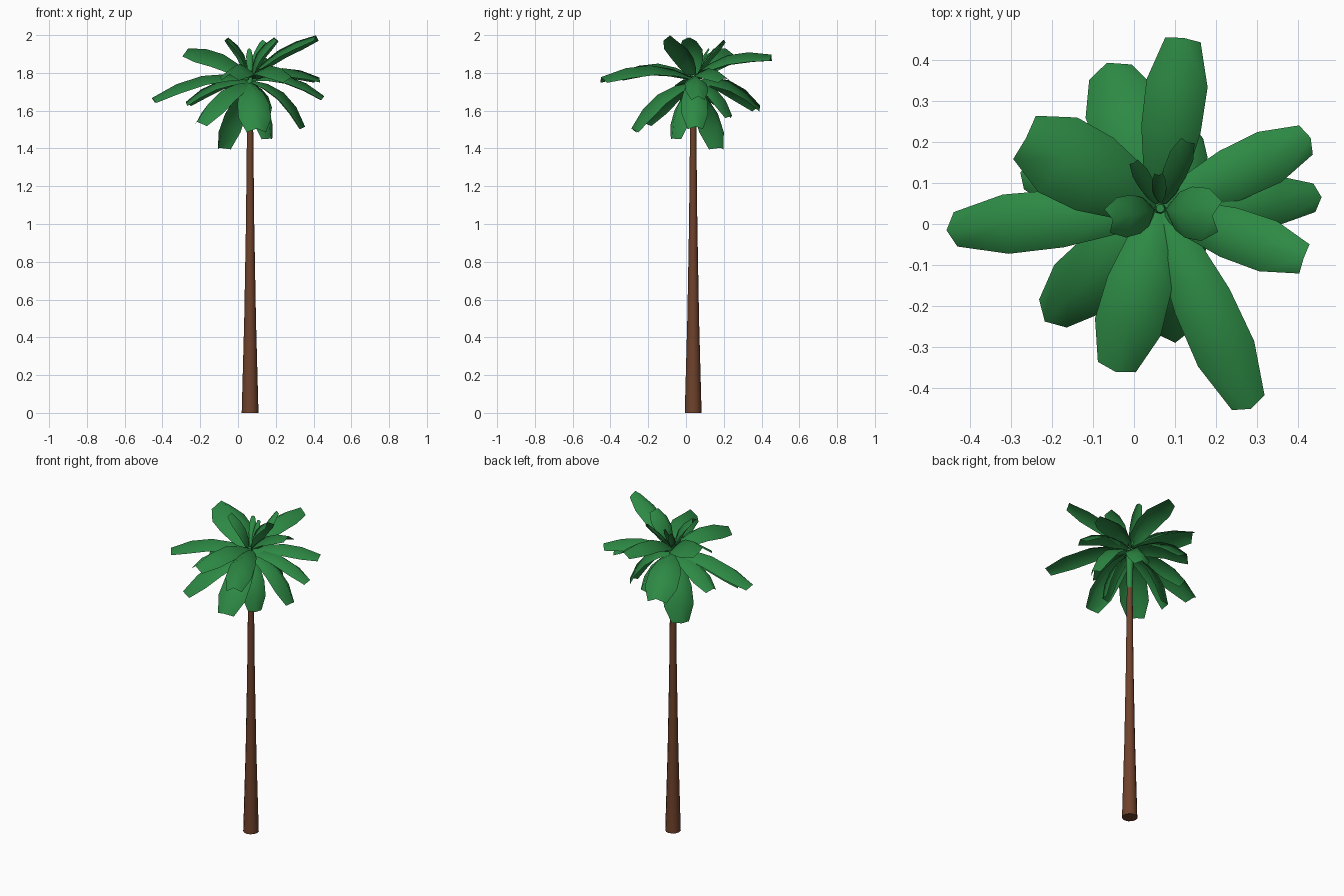
import bpy, bmesh, math
from mathutils import Vector

if "Cube" in bpy.data.objects:
    bpy.data.objects.remove(bpy.data.objects["Cube"])

CX, CY = 0.064, 0.038          # trunk axis


def material(name, rgb):
    m = bpy.data.materials.new(name)
    m.diffuse_color = (*rgb, 1)
    m.use_nodes = True
    m.node_tree.nodes["Principled BSDF"].inputs["Base Color"].default_value = m.diffuse_color
    return m


GREEN = material("leaf green", (0.026, 0.25, 0.058))
BROWN = material("bark brown", (0.16, 0.054, 0.025))


def finish(name, bm, mat):
    me = bpy.data.meshes.new(name)
    bm.to_mesh(me)
    bm.free()
    me.materials.append(mat)
    for p in me.polygons:
        p.use_smooth = True
    ob = bpy.data.objects.new(name, me)
    bpy.context.collection.objects.link(ob)
    return ob


def column(name, rings, mat, sides=12):
    """Tapered round column from (z, radius) rings, capped at both ends."""
    bm = bmesh.new()
    loops = [[bm.verts.new((CX + r * math.cos(2 * math.pi * i / sides),
                            CY + r * math.sin(2 * math.pi * i / sides), z))
              for i in range(sides)] for z, r in rings]
    for a, b in zip(loops, loops[1:]):
        for i in range(sides):
            j = (i + 1) % sides
            bm.faces.new((a[i], a[j], b[j], b[i]))
    bm.faces.new(loops[0][::-1])
    bm.faces.new(loops[-1])
    ob = finish(name, bm, mat)
    for p in ob.data.polygons:
        p.use_smooth = len(p.vertices) == 4
    return ob


def leaf(name, tip, width, bow, base_z):
    """Arched blade: three points across, blunt tip, bowed along its length."""
    tip = Vector(tip)
    out = Vector((tip.x - CX, tip.y - CY, 0)).normalized()
    side = Vector((-out.y, out.x, 0))
    base = Vector((CX, CY, base_z)) + out * 0.012
    chord = tip - base
    normal = chord.cross(side).normalized()
    if normal.z < 0:
        normal = -normal
    bm = bmesh.new()
    rows = []
    for t, w in ((0, 0.32), (0.2, 0.72), (0.45, 0.97), (0.72, 1.0), (0.97, 0.58)):
        c = base + chord * t + normal * (4 * bow * t * (1 - t))
        h = w * width / 2
        edge = c - normal * h * 0.7
        mid = c + chord * (0.03 if t > 0.9 else 0)
        rows.append([bm.verts.new(p) for p in
                     (edge - side * h, mid, edge + side * h)])
    for a, b in zip(rows, rows[1:]):
        for i in range(2):
            bm.faces.new((a[i], b[i], b[i + 1], a[i + 1]))
    bmesh.ops.recalc_face_normals(bm, faces=bm.faces)
    bm.normal_update()
    if sum(f.normal.dot(normal) for f in bm.faces) < 0:
        bmesh.ops.reverse_faces(bm, faces=bm.faces)
    return finish(name, bm, GREEN)


# Trunk and green crown shaft
column("trunk", [(0, 0.0445), (0.5, 0.031), (1.0, 0.022), (1.51, 0.0165)], BROWN)
column("crown_shaft", [(1.51, 0.0165), (1.65, 0.021), (1.74, 0.022), (1.78, 0.01)], GREEN)

# Fronds: tip, width, upward bow, height of attachment
groups = {
    "upper_frond": [
        ((0.12, 0.455, 1.89), 0.15, 0.06, 1.79),
        ((-0.265, 0.21, 1.925), 0.205, 0.05, 1.79),
        ((0.415, -0.085, 1.995), 0.13, 0.04, 1.79),
        ((0.195, 0.02, 1.985), 0.13, 0.04, 1.79),
        ((-0.055, 0.01, 1.985), 0.10, 0.035, 1.79),
        ((0.13, 0.20, 1.975), 0.06, 0.01, 1.79),
        ((0.0, 0.15, 1.93), 0.04, 0.01, 1.79),
        ((0.06, 0.12, 1.93), 0.035, 0.01, 1.79),
    ],
    "middle_frond": [
        ((-0.455, -0.015, 1.66), 0.145, 0.06, 1.78),
        ((-0.045, -0.36, 1.785), 0.165, 0.065, 1.785),
        ((0.285, -0.45, 1.77), 0.15, 0.065, 1.78),
        ((0.43, 0.21, 1.77), 0.135, 0.05, 1.78),
        ((0.455, 0.065, 1.67), 0.12, 0.06, 1.77),
        ((-0.065, 0.39, 1.62), 0.19, 0.07, 1.76),
    ],
    "lower_frond": [
        ((-0.215, -0.235, 1.535), 0.165, 0.06, 1.75),
        ((0.10, -0.285, 1.50), 0.175, 0.06, 1.75),
        ((0.35, 0.05, 1.51), 0.14, 0.065, 1.76),
        ((-0.275, 0.125, 1.64), 0.13, 0.05, 1.76),
        ((-0.095, 0.18, 1.40), 0.175, 0.06, 1.73),
        ((0.17, -0.07, 1.45), 0.135, 0.045, 1.73),
        ((0.14, 0.24, 1.57), 0.13, 0.05, 1.75),
    ],
}
for name, fronds in groups.items():
    for i, f in enumerate(fronds, 1):
        leaf(f"{name}_{i}", *f)
